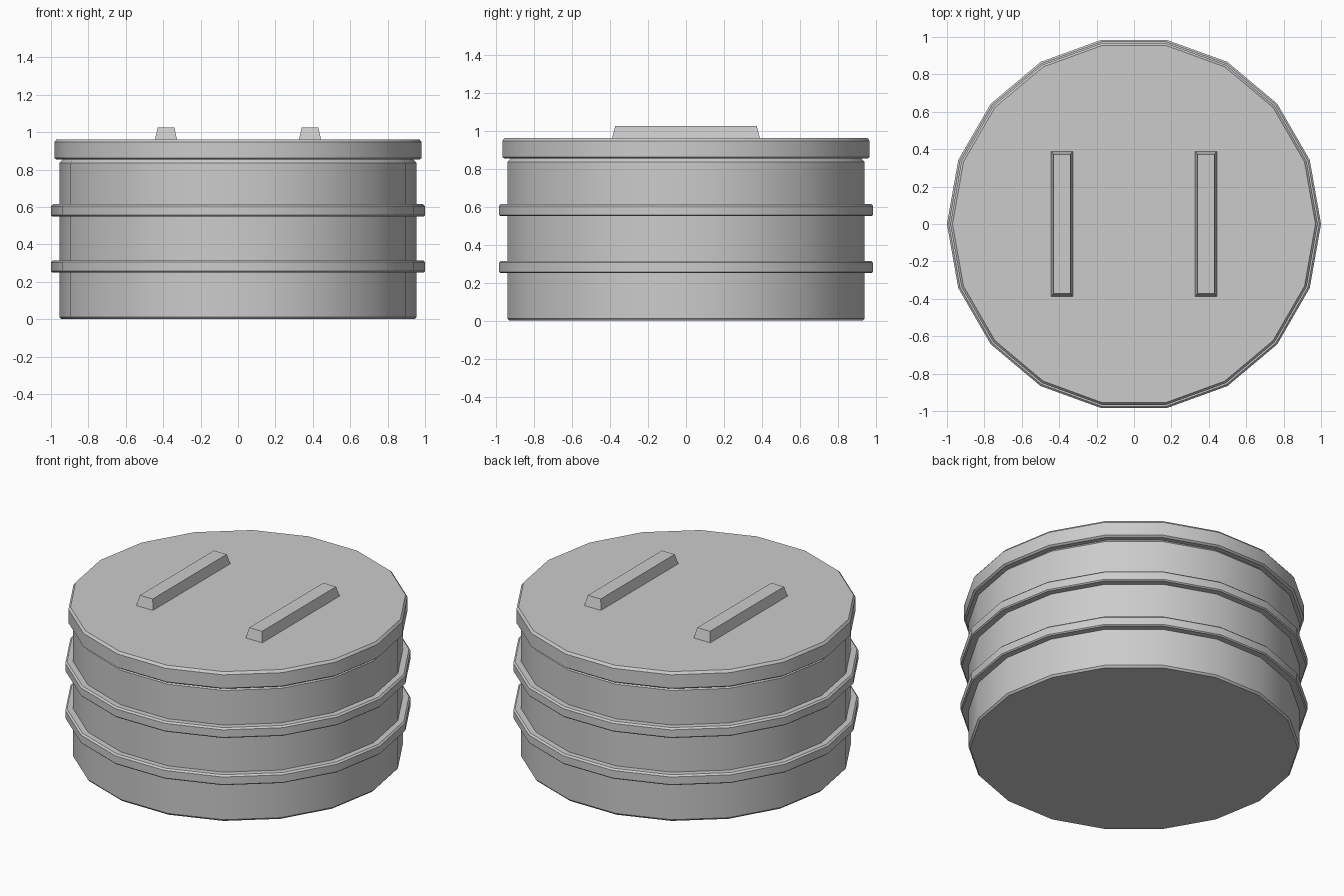
import bpy, bmesh
from math import cos, sin, pi, radians

if "Cube" in bpy.data.objects:
    bpy.data.objects.remove(bpy.data.objects["Cube"])

SIDES = 18


def finish(name, bm):
    bmesh.ops.recalc_face_normals(bm, faces=bm.faces)
    mesh = bpy.data.meshes.new(name)
    bm.to_mesh(mesh)
    bm.free()
    obj = bpy.data.objects.new(name, mesh)
    bpy.context.collection.objects.link(obj)
    return obj


def lathe(name, profile, closed=False):
    """Spin (radius, z) points into an 18-sided solid, capped or ring-shaped."""
    bm = bmesh.new()
    loops = [[bm.verts.new((r * cos(2 * pi * i / SIDES), r * sin(2 * pi * i / SIDES), z))
              for i in range(SIDES)] for r, z in profile]
    pairs = list(zip(loops, loops[1:]))
    if closed:
        pairs.append((loops[-1], loops[0]))
    else:
        bm.faces.new(loops[0])
        bm.faces.new(loops[-1])
    for a, b in pairs:
        for i in range(SIDES):
            j = (i + 1) % SIDES
            bm.faces.new((a[i], a[j], b[j], b[i]))
    obj = finish(name, bm)
    bpy.ops.object.select_all(action='DESELECT')
    bpy.context.view_layer.objects.active = obj
    obj.select_set(True)
    bpy.ops.object.shade_smooth_by_angle(angle=radians(30))
    return obj


# Drum body
lathe("drum_body", [(0.945, 0.0), (0.955, 0.012), (0.955, 0.835), (0.935, 0.857)])

# Two raised hoops
for name, z in (("lower_hoop", 0.25), ("upper_hoop", 0.55)):
    lathe(name, [(0.945, z), (0.993, z), (1.0, z + 0.007), (1.0, z + 0.055),
                 (0.99, z + 0.065), (0.945, z + 0.065)], closed=True)

# Overhanging lid
lathe("lid", [(0.97, 0.853), (0.982, 0.862), (0.982, 0.947), (0.97, 0.962)])

# Tapered bars on the lid
for name, x in (("left_bar", -0.385), ("right_bar", 0.385)):
    bm = bmesh.new()
    bmesh.ops.create_cube(bm, size=1)
    for v in bm.verts:
        top = v.co.z > 0
        v.co.x = x + v.co.x * (0.09 if top else 0.118)
        v.co.y *= 0.745 if top else 0.78
        v.co.z = 1.025 if top else 0.958
    finish(name, bm)
